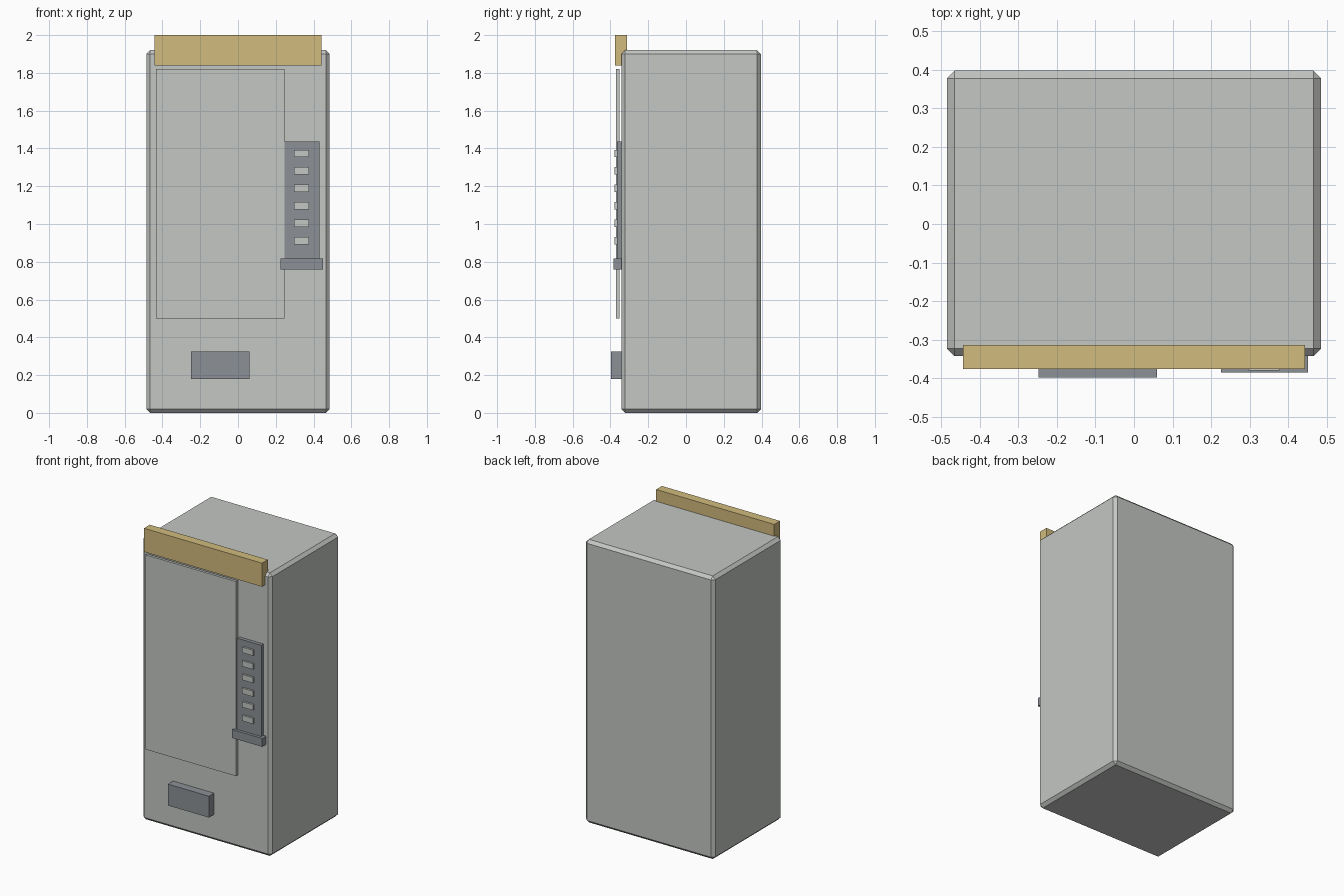
import bpy
from mathutils import Vector

default = bpy.data.objects.get("Cube")
if default:
    bpy.data.objects.remove(default, do_unlink=True)


def material(name, r, g, b):
    mat = bpy.data.materials.new(name)
    mat.use_nodes = True
    mat.diffuse_color = (r, g, b, 1)
    mat.node_tree.nodes["Principled BSDF"].inputs["Base Color"].default_value = (r, g, b, 1)
    return mat


def box(name, low, high, mat, chamfer=0):
    """Box between two opposite corners, with an optional flat chamfer."""
    low, high = Vector(low), Vector(high)
    bpy.ops.mesh.primitive_cube_add(size=1, location=(low + high) / 2)
    obj = bpy.context.object
    obj.name = name
    obj.scale = high - low
    bpy.ops.object.transform_apply(location=False, rotation=False, scale=True)
    obj.data.materials.append(mat)
    if chamfer:
        bevel = obj.modifiers.new("Chamfer", "BEVEL")
        bevel.width = chamfer
        bevel.segments = 1
    return obj


light_grey = material("light grey metal", 0.55, 0.57, 0.545)
dark_grey = material("dark grey plastic", 0.265, 0.28, 0.305)
tan = material("tan sign", 0.64, 0.495, 0.205)

FRONT = -0.342

# Cabinet with chamfered edges
box("cabinet", (-0.485, FRONT, 0), (0.485, 0.397, 1.92), light_grey, 0.02)

# Display window, standing just clear of the cabinet
box("display_window", (-0.435, -0.37, 0.5), (0.245, -0.352, 1.82), light_grey)

# Sign across the top edge
box("top_sign", (-0.443, -0.375, 1.84), (0.443, -0.313, 2.0), tan)

# Control panel with a column of buttons and a ledge below
box("control_panel", (0.247, -0.366, 0.8), (0.431, FRONT, 1.436), dark_grey)
for i in range(6):
    z = 1.374 - 0.0925 * i
    box(f"button_{i + 1}", (0.297, -0.379, z - 0.019), (0.377, -0.362, z + 0.019), light_grey)
box("coin_ledge", (0.226, -0.385, 0.76), (0.451, FRONT, 0.817), dark_grey)

# Pick-up hatch
box("pickup_hatch", (-0.248, -0.397, 0.18), (0.06, FRONT, 0.325), dark_grey)
